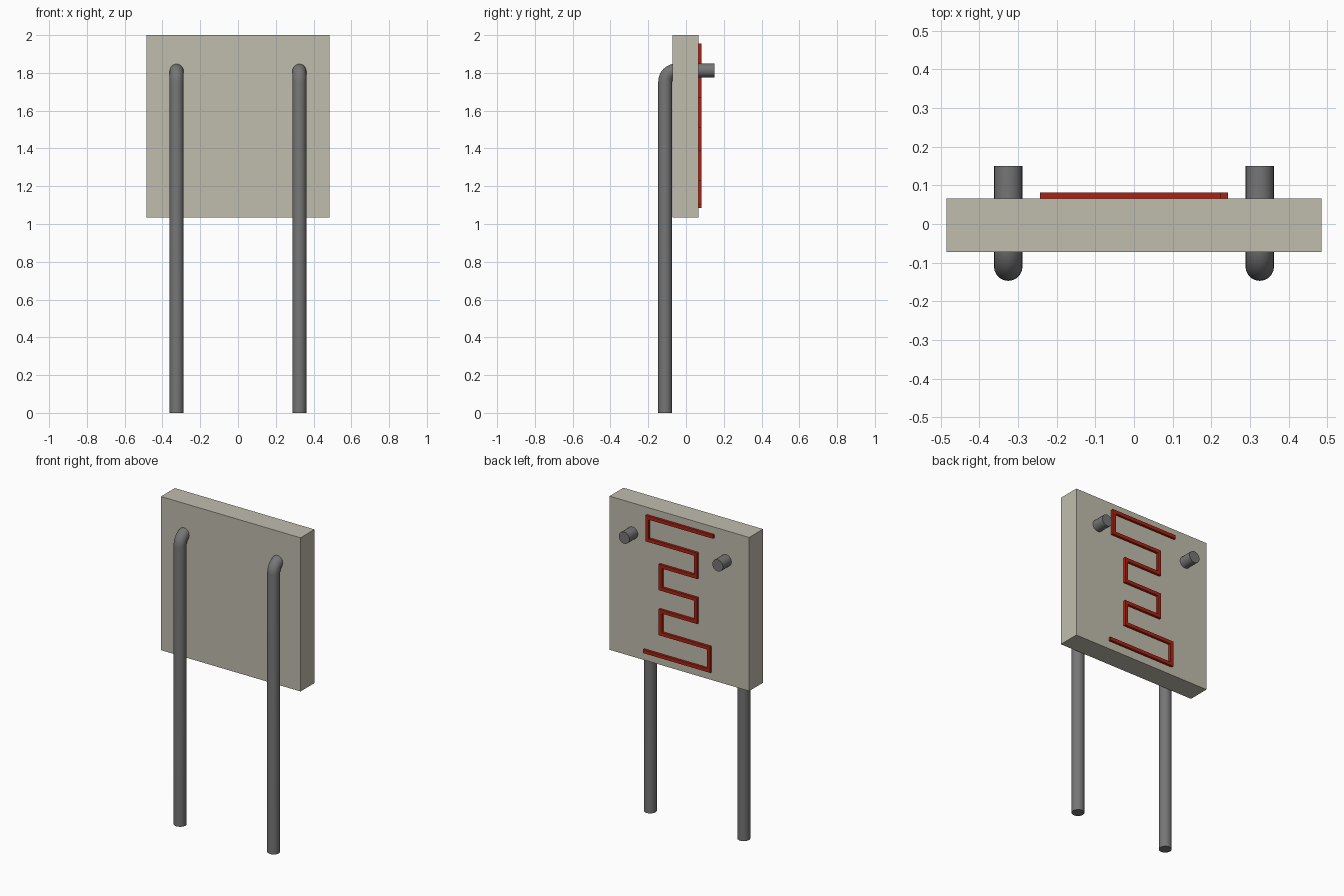
import bpy
import bmesh
import math
from mathutils import Vector

cube = bpy.data.objects.get("Cube")
if cube:
    bpy.data.objects.remove(cube, do_unlink=True)


def material(name, rgb):
    mat = bpy.data.materials.new(name)
    mat.use_nodes = True
    mat.diffuse_color = (*rgb, 1)
    mat.node_tree.nodes["Principled BSDF"].inputs["Base Color"].default_value = (*rgb, 1)
    return mat


ceramic = material("pale ceramic", (0.53, 0.51, 0.42))
metal = material("grey metal", (0.18, 0.18, 0.18))
red = material("red track", (0.42, 0.015, 0.005))


def add_object(name, bm, mat):
    bmesh.ops.recalc_face_normals(bm, faces=bm.faces)
    mesh = bpy.data.meshes.new(name)
    bm.to_mesh(mesh)
    bm.free()
    mesh.materials.append(mat)
    obj = bpy.data.objects.new(name, mesh)
    bpy.context.collection.objects.link(obj)
    return obj


# Rectangular sensor plate
X, Z0, Z1, Y0, Y1 = 0.485, 1.035, 2.0, -0.072, 0.066
bm = bmesh.new()
bmesh.ops.create_cube(bm, size=1)
bmesh.ops.scale(bm, vec=(2 * X, Y1 - Y0, Z1 - Z0), verts=bm.verts)
bmesh.ops.translate(bm, vec=(0, (Y0 + Y1) / 2, (Z0 + Z1) / 2), verts=bm.verts)
add_object("sensor_plate", bm, ceramic)

# Bent wire leads, passing through the plate to a stub at the back
RADIUS, BEND, SIDES, STEPS = 0.037, 0.06, 20, 8
LEAD_Y, LEAD_Z = -0.11, 1.813


def lead(name, x):
    stations = [(LEAD_Y, 0.0, 0.0)]
    for i in range(STEPS + 1):
        a = math.pi / 2 * i / STEPS
        stations.append((LEAD_Y + BEND * (1 - math.cos(a)),
                         LEAD_Z - BEND * (1 - math.sin(a)), a))
    stations.append((0.15, LEAD_Z, math.pi / 2))
    bm = bmesh.new()
    rings = []
    for y, z, a in stations:
        across = Vector((0, math.cos(a), -math.sin(a)))
        ring = []
        for k in range(SIDES):
            t = math.tau * k / SIDES
            offset = Vector((math.cos(t), 0, 0)) + across * math.sin(t)
            ring.append(bm.verts.new(Vector((x, y, z)) + offset * RADIUS))
        rings.append(ring)
    for low, high in zip(rings, rings[1:]):
        for k in range(SIDES):
            j = (k + 1) % SIDES
            bm.faces.new((low[k], low[j], high[j], high[k]))
    bm.faces.new(rings[0])
    bm.faces.new(rings[-1])
    obj = add_object(name, bm, metal)
    bpy.ops.object.select_all(action="DESELECT")
    obj.select_set(True)
    bpy.context.view_layer.objects.active = obj
    bpy.ops.object.shade_smooth_by_angle(angle=math.radians(40))


lead("left_lead", 0.325)
lead("right_lead", -0.325)

# Winding raised track on the back: rows joined by alternating columns
columns = [-0.243, 0.214, -0.122, 0.122, -0.122, 0.122, -0.214, 0.243]
TOP, PITCH, HALF, TRACK_Y = 1.944, 0.1413, 0.011, 0.081
path = []
for i, (a, b) in enumerate(zip(columns, columns[1:])):
    z = TOP - PITCH * i
    path += [Vector((a, 0, z)), Vector((b, 0, z))]

# Mitred ribbon outline, then extruded off the plate
bm = bmesh.new()
pairs = []
for i, p in enumerate(path):
    before = (p - path[i - 1]).normalized() if i > 0 else None
    after = (path[i + 1] - p).normalized() if i < len(path) - 1 else None
    side = Vector((0, 0, 0))
    for d in (before, after):
        if d:
            side += Vector((-d.z, 0, d.x))
    base = p + Vector((0, Y1, 0))
    pairs.append((bm.verts.new(base + side * HALF), bm.verts.new(base - side * HALF)))
ribbon = [bm.faces.new((a[0], a[1], b[1], b[0])) for a, b in zip(pairs, pairs[1:])]
grown = bmesh.ops.extrude_face_region(bm, geom=ribbon, use_keep_orig=True)
moved = [v for v in grown["geom"] if isinstance(v, bmesh.types.BMVert)]
bmesh.ops.translate(bm, vec=(0, TRACK_Y - Y1, 0), verts=moved)
add_object("winding_track", bm, red)
